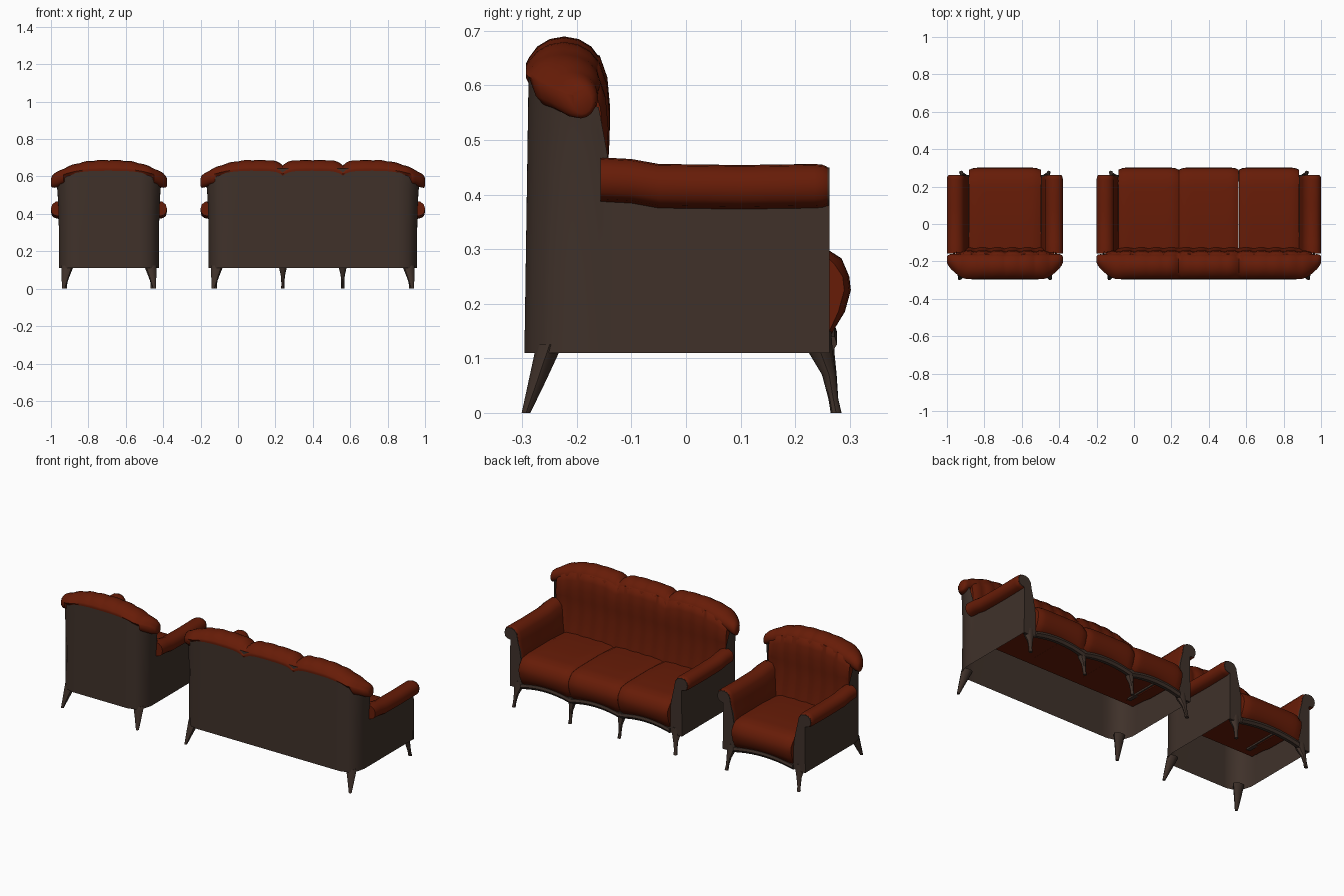
import bpy, bmesh, math

if "Cube" in bpy.data.objects:
    bpy.data.objects.remove(bpy.data.objects["Cube"])


def material(name, rgb):
    m = bpy.data.materials.new(name)
    m.diffuse_color = (*rgb, 1)
    m.use_nodes = True
    m.node_tree.nodes["Principled BSDF"].inputs["Base Color"].default_value = m.diffuse_color
    return m


RED = material("rust red upholstery", (0.135, 0.0115, 0.0022))
GREY = material("dark brown grey", (0.050, 0.031, 0.023))


def loft(name, rings, mat, closed=True, angle=45):
    """Skin a row of equal cross-sections; closed sections get end caps."""
    bm = bmesh.new()
    vs = [[bm.verts.new(p) for p in r] for r in rings]
    n = len(vs[0])
    for a, b in zip(vs, vs[1:]):
        for i in range(n if closed else n - 1):
            j = (i + 1) % n
            bm.faces.new((a[i], a[j], b[j], b[i]))
    if closed:
        bm.faces.new(vs[0])
        bm.faces.new(vs[-1])
    bmesh.ops.recalc_face_normals(bm, faces=bm.faces)
    me = bpy.data.meshes.new(name)
    bm.to_mesh(me)
    bm.free()
    me.materials.append(mat)
    me.polygons.foreach_set("use_smooth", [True] * len(me.polygons))
    me.set_sharp_from_angle(angle=math.radians(angle))
    ob = bpy.data.objects.new(name, me)
    bpy.context.collection.objects.link(ob)


def leg(name, stations):
    """Tapered leg through (x, y, z, rx, ry) stations."""
    rings = [[(x + rx * math.cos(k * math.pi / 4), y + ry * math.sin(k * math.pi / 4), z)
              for k in range(8)] for x, y, z, rx, ry in stations]
    loft(name, rings, GREY)


def spread(a, b, n):
    return [a + (b - a) * i / n for i in range(n + 1)]


def seating(label, cx, T, seams):
    """One piece of furniture: T = overall half width, seams = cushion joints."""
    W = T - 0.043                      # half width of the body
    S = T - 0.117                      # half width of the seat

    def end(x):                        # 0 in the middle, 1 at the tips
        return max(0, 1 - (T - abs(x)) / 0.31)

    def crest(x):                      # arched outline of the back
        return 0.69 - 0.085 * end(x) ** 2.5

    def top(x):                        # the same with a dip at every seam
        return crest(x) - sum(0.028 * math.exp(-abs(x - s) / 0.028) for s in seams)

    def ripple(x):                     # vertical channels of the back
        return abs(math.sin(math.pi * x / 0.08))

    # outer shell: arms, wings and back in one U-shaped wall, open below
    half = [(W, 0.258, 0.40), (W, 0.06, 0.40), (W, -0.135, 0.41), (W, -0.145, 0.48),
            (W, -0.16, 0.56), (W, -0.2, 0.57), (W - 0.015, -0.245, 0.585),
            (W - 0.045, -0.275, 0.605)]
    xs = spread(W - 0.09, -(W - 0.09), 24)
    plan = half + [(x, -0.288, crest(x) - 0.048) for x in xs]
    plan += [(-x, y, z) for x, y, z in reversed(half)]
    rings = [[(cx + x * (1 + 0.012 * t ** 4 / abs(x) if z > 0.5 and abs(x) > W - 0.02 else 1),
               y - 0.008 * (1 - t) * (y < -0.2), 0.11 + (z - 0.11) * t) for x, y, z in plan]
             for t in (0, 0.35, 0.7, 0.9, 1)]
    loft(label + "_outer_shell", rings, GREY, closed=False)

    # padded inside back
    rings = []
    for x in spread(-(W - 0.005), W - 0.005, 64):
        d = 0.008 * ripple(x) - 0.02 * end(x) ** 6
        sec = [(-0.19, 0.28), (-0.13 + d, 0.28), (-0.135 + d, 0.32), (-0.152 + d, 0.43),
               (-0.148 + d, 0.5), (-0.147 + d, top(x) - 0.13), (-0.152 + d, top(x) - 0.075),
               (-0.166 + d, top(x) - 0.035), (-0.21, top(x) - 0.025)]
        rings.append([(cx + x, y, z) for y, z in sec])
    loft(label + "_inside_back", rings, RED, angle=60)

    # crest roll along the top of the back, wrapping round to the wings
    rings = []
    xs = [-T, -T + 0.006] + spread(-T + 0.02, T - 0.02, 72) + [T - 0.006, T]
    for x in xs:
        e, d = end(x) ** 2, T - abs(x)
        corner = max(0, 1 - d / 0.1)                 # rounded back corner
        cap = {T: 0.6, T - 0.006: 0.88}.get(abs(x), 1)
        back, front = -0.293 + 0.075 * corner ** 1.5, -0.153 - 0.008 * e
        ry, cy = (front - back) / 2, (front + back) / 2
        rz = 0.063 - 0.027 * e
        cz = top(x) - rz
        bump = 0.004 * (ripple(x) - 1)
        tuck = -0.274 + 0.29 * max(0, 0.136 - d)     # underside hides in the shell
        ring = []
        for k in range(16):
            y = cy + cap * (ry + bump * (k < 5)) * math.cos(k * math.pi / 8)
            z = cz + cap * (rz + bump) * math.sin(k * math.pi / 8)
            if k == 8:
                z += 0.013
            if 8 < k < 12 and d > 0.07:
                y = max(y, tuck)
            ring.append((cx + x, y, z))
        rings.append(ring)
    loft(label + "_crest_roll", rings, RED, angle=60)

    # scrolled arms and their plain front panels
    scroll = [(0.044, 0.375), (0.02, 0.38), (0.005, 0.392), (0, 0.415), (0.006, 0.438),
              (0.025, 0.453), (0.05, 0.456), (0.075, 0.448), (0.092, 0.425),
              (0.1, 0.38), (0.108, 0.33), (0.118, 0.275)]
    panel = [(0.05 + (o - 0.05) * 0.86, 0.41 + (z - 0.41) * 0.86) for o, z in scroll[:10]]
    panel += [(0.106, 0.33), (0.116, 0.27), (0.125, 0.12), (0.1, 0.11), (0.042, 0.11)]
    for side, word in ((-1, "left"), (1, "right")):
        pad = scroll + [(0.118, 0.265), (0.05, 0.265)]
        rings = []
        for y, dz, f in ((-0.157, 0.012, 1), (-0.1, 0.009, 1), (-0.05, 0, 1),
                         (0.1, -0.002, 1), (0.235, 0, 1), (0.25, 0, 0.97), (0.259, 0, 0.88)):
            rings.append([(cx + side * (T - 0.05 - (o - 0.05) * f), y,
                           0.41 + (z - 0.41) * f + dz) for o, z in pad])
        loft(f"{label}_{word}_arm", rings, RED)
        loft(f"{label}_{word}_arm_front",
             [[(cx + side * (T - o), y, z) for o, z in panel] for y in (0.251, 0.263)], GREY)

        # strip of seat deck showing between cushion and arm
        loft(f"{label}_{word}_deck_strip",
             [[(cx + side * o, y, z) for o, z in ((S - 0.01, 0.27), (S + 0.012, 0.27),
                                                  (S + 0.012, 0.287), (S - 0.01, 0.287))]
              for y in (-0.14, 0.25)], GREY)

        # splayed rear leg and curved front leg
        leg(f"{label}_{word}_rear_leg",
            [(cx + side * (T - 0.089), -0.25, 0.125, 0.034, 0.024),
             (cx + side * (T - 0.077), -0.272, 0.06, 0.020, 0.016),
             (cx + side * (T - 0.067), -0.293, 0, 0.008, 0.008)])
        leg(f"{label}_{word}_front_leg",
            [(cx + side * (T - 0.09), 0.24, 0.15, 0.035, 0.026),
             (cx + side * (T - 0.088), 0.247, 0.11, 0.026, 0.022),
             (cx + side * (T - 0.083), 0.262, 0.07, 0.014, 0.013),
             (cx + side * (T - 0.078), 0.27, 0.025, 0.009, 0.009),
             (cx + side * (T - 0.076), 0.275, 0, 0.011, 0.010)])

    # middle front legs under the cushion joints
    for i, s in enumerate(seams):
        leg(f"{label}_middle_leg_{i + 1}",
            [(cx + s, 0.25, 0.15, 0.03, 0.022), (cx + s, 0.252, 0.11, 0.02, 0.02),
             (cx + s, 0.264, 0.07, 0.011, 0.012), (cx + s, 0.27, 0.025, 0.008, 0.009),
             (cx + s, 0.275, 0, 0.010, 0.010)])

    # seat cushions with a rolled front, and the scalloped rail below each
    edges = [-S] + seams + [S]
    for i, (a, b) in enumerate(zip(edges, edges[1:])):
        rings, rail = [], []
        for t in spread(-1, 1, 16):
            x = cx + (a + b) / 2 + t * (b - a) / 2 * 0.998
            d = -0.012 * abs(t) ** 10
            arch = 0.022 * (1 - t * t)
            sec = [(-0.14, 0.28), (-0.14, 0.302 + d), (0.0, 0.31 + d), (0.2, 0.309 + d),
                   (0.255, 0.302 + d), (0.285 + d, 0.283 + d), (0.299 + d, 0.25),
                   (0.302 + d, 0.225), (0.291 + d, 0.185), (0.27 + d, 0.14 + arch),
                   (0.25, 0.13 + arch), (0.235, 0.28)]
            rings.append([(x, y, z) for y, z in sec])
            low = 0.112 + arch
            rail.append([(x, y, z) for y, z in ((0.25, low), (0.268, low), (0.277, low + 0.014),
                                                (0.272, low + 0.028), (0.25, low + 0.03))])
        loft(f"{label}_seat_cushion_{i + 1}", rings, RED, angle=50)
        loft(f"{label}_front_rail_{i + 1}", rail, GREY)


seating("armchair", -0.69, 0.31, [])
seating("sofa", 0.40, 0.60, [-0.16, 0.16])
